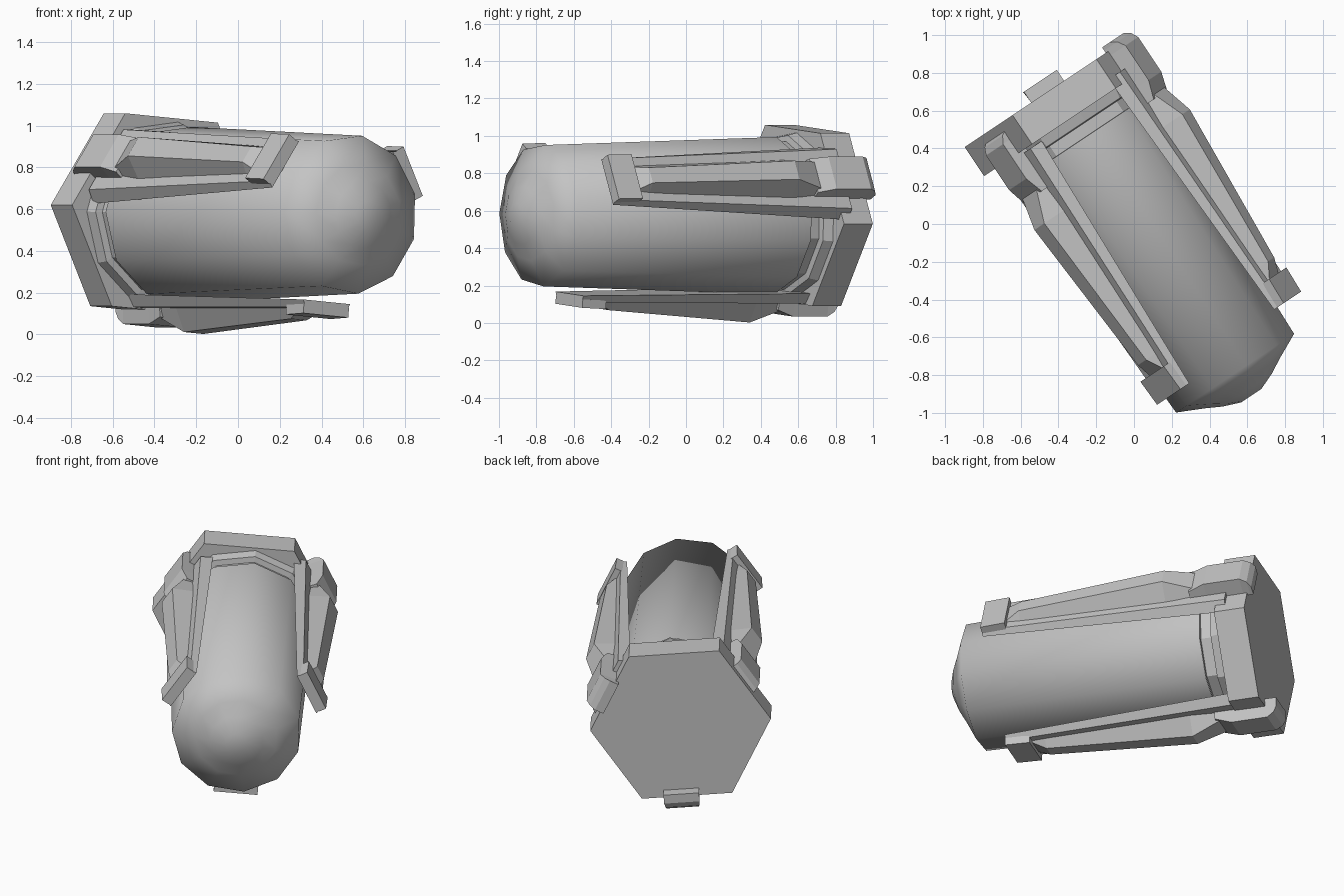
import bpy, bmesh, math
from mathutils import Vector

if "Cube" in bpy.data.objects:
    bpy.data.objects.remove(bpy.data.objects["Cube"])

# Local frame: d runs forward along the body, u sideways, w up
YAW = math.radians(33.7)
ROLL = -4.8
ORIGIN = Vector((-0.453, 0.703, 0.575))
FWD = Vector((math.sin(YAW), -math.cos(YAW), 0))
SIDE = Vector((math.cos(YAW), math.sin(YAW), 0))
UP = Vector((0, 0, 1))

grey = bpy.data.materials.new("plain_grey")
grey.diffuse_color = (0.55, 0.55, 0.55, 1)
grey.use_nodes = True
grey.node_tree.nodes["Principled BSDF"].inputs["Base Color"].default_value = grey.diffuse_color


def loft(name, sections, smooth=False, cap_back=True, cap_front=True):
    """Skin a list of sections, each a list of (d, u, w) points."""
    bm = bmesh.new()
    rings = [[bm.verts.new(ORIGIN + FWD * d + SIDE * u + UP * w) for d, u, w in s]
             for s in sections]
    n = len(rings[0])
    for a, b in zip(rings, rings[1:]):
        for i in range(n):
            bm.faces.new((a[i], a[(i + 1) % n], b[(i + 1) % n], b[i]))
    if cap_back:
        bm.faces.new(rings[0])
    if cap_front:
        bm.faces.new(rings[-1])
    bmesh.ops.recalc_face_normals(bm, faces=bm.faces)
    mesh = bpy.data.meshes.new(name)
    bm.to_mesh(mesh)
    bm.free()
    mesh.materials.append(grey)
    for p in mesh.polygons:
        p.use_smooth = smooth
    obj = bpy.data.objects.new(name, mesh)
    bpy.context.collection.objects.link(obj)
    return obj


def ring(d, r, sides, start):
    pts = []
    for i in range(sides):
        a = math.radians(start + 360 * i / sides)
        pts.append((d, r * math.cos(a), r * math.sin(a)))
    return pts


# Hexagonal back plate
loft("back_plate", [ring(0, 0.535, 6, ROLL), ring(0.185, 0.535, 6, ROLL)])

# Stepped neck between plate and body
neck = [(0.18, 0.45), (0.24, 0.435), (0.245, 0.40), (0.31, 0.40), (0.311, 0.423)]
loft("neck", [ring(d, r, 11, -18) for d, r in neck])

# Eleven-sided capsule body with a rounded nose
hull = [(0.311, 0.425), (1.79, 0.382), (1.855, 0.245), (1.90, 0.16), (1.937, 0.065)]
loft("body", [ring(d, r, 11, -18) for d, r in hull], smooth=True, cap_back=False)


def arm_part(name, angle, shift, sections):
    """Sections are (d, inner R, outer R, inner half width, outer half width)."""
    a = math.radians(angle)
    ca, sa = math.cos(a), math.sin(a)
    out = []
    for d, r0, r1, h0, h1 in sections:
        pts = []
        for t, r in ((-h0, r0), (h0, r0), (h1, r1), (-h1, r1)):
            pts.append((d + shift, r * ca - t * sa + 0.03, r * sa + t * ca))
        out.append(pts)
    loft(name, out)


# Three long clamp arms spaced around the body
for label, angle, shift in (("left", 145.2, 0.0), ("right", 25.2, -0.075),
                            ("bottom", -94.8, -0.11)):
    arm_part(label + "_arm_rail", angle, shift,
             [(0.20, 0.40, 0.46, 0.215, 0.175), (1.70, 0.42, 0.455, 0.135, 0.12)])
    arm_part(label + "_arm_ridge", angle, shift,
             [(0.38, 0.44, 0.50, 0.10, 0.08), (0.57, 0.44, 0.57, 0.12, 0.055),
              (1.47, 0.44, 0.505, 0.09, 0.045), (1.56, 0.44, 0.46, 0.08, 0.07)])
    arm_part(label + "_arm_tip", angle, shift,
             [(1.55, 0.445, 0.492, 0.13, 0.13), (1.70, 0.44, 0.485, 0.13, 0.13)])
    arm_part(label + "_arm_clasp", angle, shift,
             [(0.04, 0.42, 0.475, 0.105, 0.105), (0.06, 0.42, 0.51, 0.105, 0.10),
              (0.10, 0.42, 0.535, 0.105, 0.095), (0.32, 0.42, 0.535, 0.11, 0.095),
              (0.42, 0.42, 0.50, 0.11, 0.10)])
